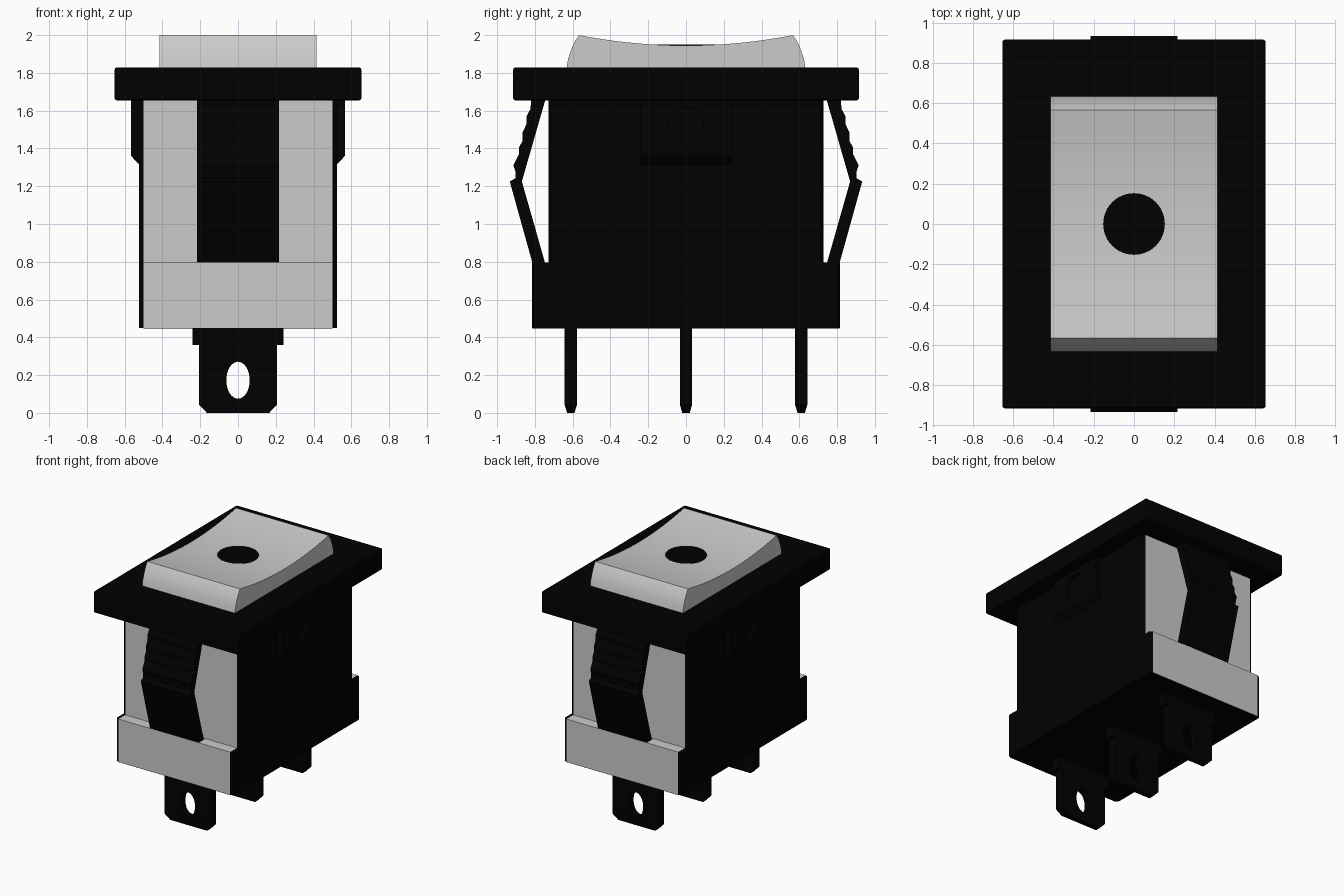
import bpy, bmesh, math

if "Cube" in bpy.data.objects:
    bpy.data.objects.remove(bpy.data.objects["Cube"])

black = bpy.data.materials.new("black_plastic")
black.diffuse_color = (0.0003, 0.0003, 0.0003, 1)
black.use_nodes = True
black.node_tree.nodes["Principled BSDF"].inputs["Base Color"].default_value = black.diffuse_color


def prism(name, pts, axis, lo, hi, mat=None):
    """Extrude a 2D profile (horizontal, z) along the x or y axis."""
    bm = bmesh.new()
    place = (lambda a, z, t: (t, a, z)) if axis == "x" else (lambda a, z, t: (a, t, z))
    low, high = [[bm.verts.new(place(a, z, t)) for a, z in pts] for t in (lo, hi)]
    bm.faces.new(low)
    bm.faces.new(high)
    n = len(pts)
    for i in range(n):
        j = (i + 1) % n
        bm.faces.new((low[i], low[j], high[j], high[i]))
    bmesh.ops.recalc_face_normals(bm, faces=bm.faces)
    mesh = bpy.data.meshes.new(name)
    bm.to_mesh(mesh)
    bm.free()
    ob = bpy.data.objects.new(name, mesh)
    bpy.context.collection.objects.link(ob)
    if mat:
        mesh.materials.append(mat)
    return ob


def box(name, x, y, z0, z1, mat=None):
    return prism(name, [(-y, z0), (y, z0), (y, z1), (-y, z1)], "x", -x, x, mat)


def activate(ob):
    bpy.ops.object.select_all(action="DESELECT")
    ob.select_set(True)
    bpy.context.view_layer.objects.active = ob


def smooth(ob, angle=25):
    activate(ob)
    bpy.ops.object.shade_smooth_by_angle(angle=math.radians(angle))


def cut(ob, cutter):
    mod = ob.modifiers.new("cut", "BOOLEAN")
    mod.operation = "DIFFERENCE"
    mod.object = cutter
    mod.solver = "EXACT"
    activate(ob)
    bpy.ops.object.modifier_apply(modifier="cut")
    bpy.data.objects.remove(cutter)


def ellipse(cz, ra, rz, n=32):
    return [(ra * math.cos(2 * math.pi * i / n), cz + rz * math.sin(2 * math.pi * i / n))
            for i in range(n)]


# Bezel flange with softened edges
bezel = box("bezel", 0.653, 0.915, 1.655, 1.828, black)
bev = bezel.modifiers.new("bevel", "BEVEL")
bev.width, bev.segments = 0.01, 2

# Rocker button with a concave top and bulging ends
dish = [(y, 1.945 + 0.055 * (y / 0.567) ** 2)
        for y in [0.567 - 1.134 * i / 24 for i in range(25)]]
end = [(0.635, 1.81), (0.625, 1.87), (0.611, 1.915), (0.592, 1.96)]
rocker = prism("rocker", end + dish + [(-y, z) for y, z in reversed(end)], "x", -0.415, 0.415)
smooth(rocker)

# Round black indicator, almost flush with the middle of the rocker
bpy.ops.mesh.primitive_cylinder_add(vertices=48, radius=0.153, depth=0.05,
                                    location=(0, 0, 1.9245))
dot = bpy.context.object
dot.name = "rocker_indicator"
dot.data.materials.append(black)
smooth(dot)

# Stepped housing: grey core, black side panels and black underside
step = [(-0.815, 0.45), (0.815, 0.45), (0.815, 0.797), (0.727, 0.797),
        (0.727, 1.66), (-0.727, 1.66), (-0.727, 0.797), (-0.815, 0.797)]
prism("housing_core", step, "x", -0.5, 0.5)
box("housing_underside", 0.5, 0.813, 0.448, 0.46, black)

for side, s in (("left", -1), ("right", 1)):
    panel = prism(side + "_side_panel", step, "x", s * 0.5, s * 0.523, black)
    # Chamfer the upright edges of the panel's outer face
    for v in panel.data.vertices:
        if abs(v.co.x) > 0.51:
            v.co.y -= math.copysign(0.014, v.co.y)

    # Wedge-shaped pad with a round dimple
    wedge = [(s * 0.51, 1.315), (s * 0.523, 1.315), (s * 0.566, 1.36),
             (s * 0.566, 1.66), (s * 0.51, 1.66)]
    pad = prism(side + "_locating_pad", wedge, "y", -0.24, 0.24, black)
    cut(pad, prism("dimple_cutter", ellipse(1.525, 0.092, 0.092), "x", s * 0.545, s * 0.6))

# Snap clips: bent strips with stepped ridges on the upper outside
ridges = [(0.933, 1.225), (0.902, 1.243), (0.902, 1.275), (0.914, 1.31), (0.885, 1.37),
          (0.885, 1.405), (0.865, 1.44), (0.865, 1.485), (0.844, 1.53), (0.844, 1.57),
          (0.823, 1.61)]
clip = [(0.745, 0.79), (0.812, 0.79)] + ridges + [(0.82, 1.66), (0.744, 1.66), (0.869, 1.225)]
for name, s in (("front_clip", -1), ("back_clip", 1)):
    prism(name, [(s * y, z) for y, z in clip], "x", -0.217, 0.217, black)

# Three spade terminals with tapered tips and oval eyes
half = [(0.165, 0), (0.207, 0.045), (0.207, 0.36), (0.24, 0.36), (0.24, 0.46)]
blade = half + [(-x, z) for x, z in reversed(half)]
for name, y in (("front", -0.61), ("middle", 0), ("back", 0.61)):
    term = prism(name + "_terminal", blade, "y", -0.033, 0.033, black)
    for v in term.data.vertices:
        if v.co.z < 0.01:
            v.co.y *= 0.6
    cut(term, prism("eye_cutter", ellipse(0.173, 0.062, 0.098), "y", -0.1, 0.1))
    term.location.y = y
    smooth(term)
